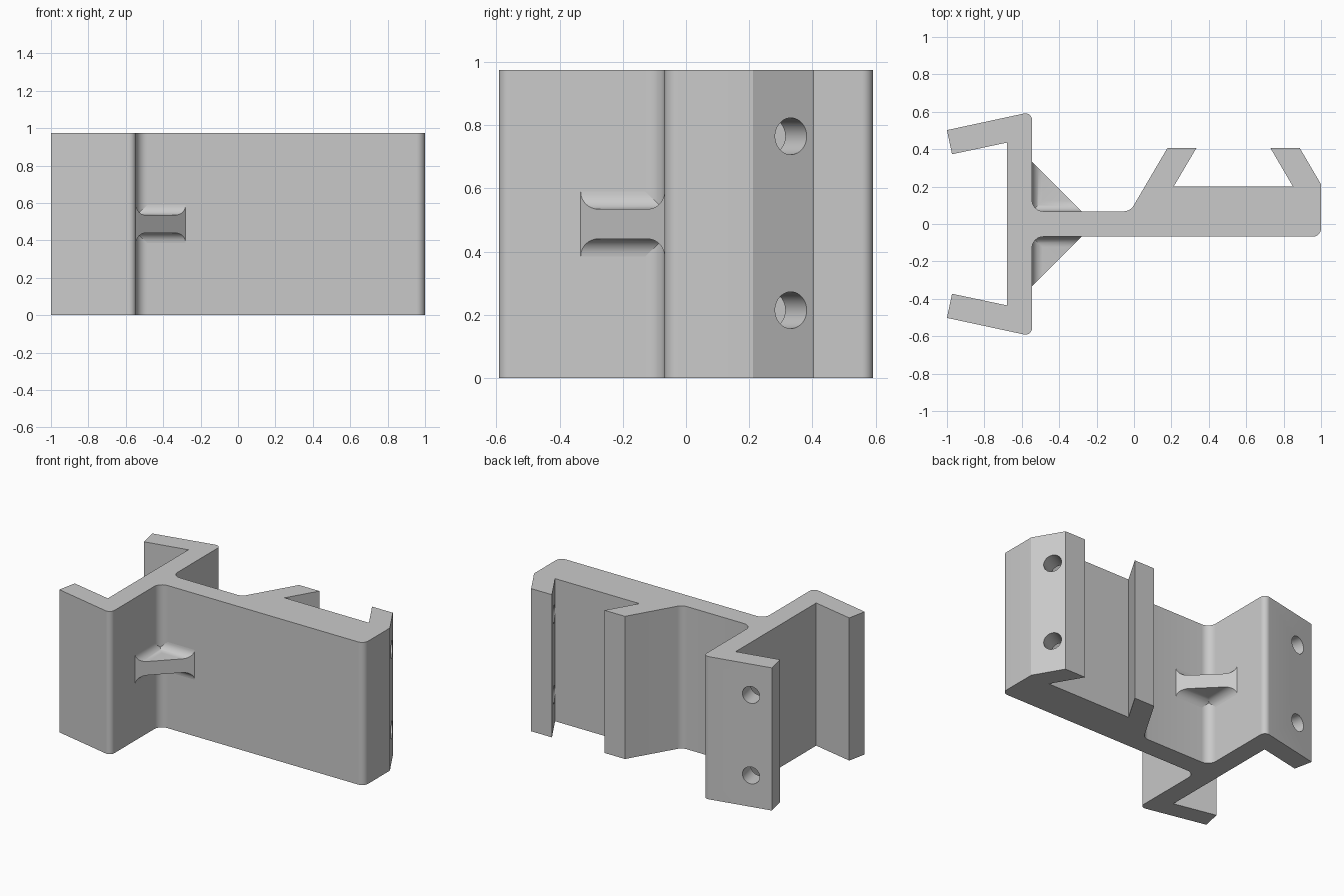
import bpy, bmesh, math
from mathutils import Vector

cube = bpy.data.objects.get("Cube")
if cube:
    bpy.data.objects.remove(cube, do_unlink=True)

HEIGHT = 0.975
WEB = 0.068      # half thickness of the central plate
WALL = -0.545    # inner face of the flange
SHADE = (0.59, 0.59, 0.59, 1)

grey = bpy.data.materials.new("light grey")
grey.use_nodes = True
grey.diffuse_color = SHADE
grey.node_tree.nodes["Principled BSDF"].inputs["Base Color"].default_value = SHADE


def make_object(name, bm):
    bmesh.ops.recalc_face_normals(bm, faces=bm.faces)
    mesh = bpy.data.meshes.new(name)
    bm.to_mesh(mesh)
    bm.free()
    mesh.materials.append(grey)
    obj = bpy.data.objects.new(name, mesh)
    bpy.context.collection.objects.link(obj)
    return obj


def smooth(obj):
    bpy.ops.object.select_all(action="DESELECT")
    obj.select_set(True)
    bpy.context.view_layer.objects.active = obj
    bpy.ops.object.shade_smooth_by_angle(angle=math.radians(30))


def rounded(corners, steps=8):
    """Outline from (x, y, radius) corners, each radius turned into an arc."""
    out = []
    for i, (x, y, r) in enumerate(corners):
        p = Vector((x, y))
        if not r:
            out.append(p)
            continue
        a = (Vector(corners[i - 1][:2]) - p).normalized()
        b = (Vector(corners[(i + 1) % len(corners)][:2]) - p).normalized()
        half = a.angle(b) / 2
        centre = p + (a + b).normalized() * (r / math.sin(half))
        start = p + a * (r / math.tan(half)) - centre
        end = p + b * (r / math.tan(half)) - centre
        for k in range(steps + 1):
            blend = start.lerp(end, 0.5).normalized()  # middle of the arc
            turn = (k / steps - 0.5) * (math.pi - 2 * half)
            across = (end - start).normalized()
            out.append(centre + (blend * math.cos(turn) + across * math.sin(turn)) * r)
    return out


# Bracket body: one extruded profile
arm = [(-0.68, 0.435, 0), (-0.973, 0.373, 0), (-1, 0.502, 0), (WALL, 0.6, 0.035)]
hooks = [(-0.02, WEB, 0.06), (0.178, 0.405, 0), (0.333, 0.405, 0), (0.212, 0.2, 0),
         (0.85, 0.2, 0), (0.73, 0.405, 0), (0.887, 0.405, 0), (1, 0.212, 0)]
profile = (arm + [(WALL, WEB, 0.06)] + hooks + [(1, -WEB, 0.045), (WALL, -WEB, 0.06)]
           + [(x, -y, r) for x, y, r in reversed(arm)])
bm = bmesh.new()
base = bm.faces.new([bm.verts.new((p.x, p.y, 0)) for p in rounded(profile)])
grown = bmesh.ops.extrude_face_region(bm, geom=[base], use_keep_orig=True)
bmesh.ops.translate(bm, vec=(0, 0, HEIGHT),
                    verts=[g for g in grown["geom"] if isinstance(g, bmesh.types.BMVert)])
body = make_object("bracket_body", bm)


# Screw holes through the slanted hook and the rear arm
def drill(x, y, direction):
    for z in (0.215, 0.765):
        cutter_bm = bmesh.new()
        bmesh.ops.create_cone(cutter_bm, cap_ends=True, segments=40,
                              radius1=0.058, radius2=0.058, depth=0.3)
        cutter = make_object("hole_cutter", cutter_bm)
        cutter.hide_render = True
        cutter.location = (x, y, z)
        cutter.rotation_euler = Vector(direction).to_track_quat("Z", "Y").to_euler()
        bpy.context.view_layer.objects.active = body
        mod = body.modifiers.new("hole", "BOOLEAN")
        mod.object = cutter
        mod.solver = "EXACT"
        bpy.context.view_layer.update()
        bpy.ops.object.modifier_apply(modifier=mod.name)
        bpy.data.objects.remove(cutter, do_unlink=True)


drill(0.932, 0.333, (0.865, 0.5, 0))
drill(-0.85, 0.467, (-0.21, 0.978, 0))
smooth(body)


# Gussets: triangular ribs whose sides flare into both walls
def gusset(name, side, length=0.265, r=0.055, half=0.047, steps=8):
    bm = bmesh.new()

    def ring(k, sign):
        t = k / steps * math.pi / 2
        d = r * (1 - math.cos(t))
        z = HEIGHT / 2 + sign * (half + r * (1 - math.sin(t)))
        return [bm.verts.new((WALL + u, side * (WEB + v), z))
                for u, v in ((length - d, d), (d, d), (d, length - d))]

    upper = [ring(k, 1) for k in range(steps + 1)]
    lower = [ring(k, -1) for k in range(steps + 1)]
    for rings in (upper, lower):
        for a, b in zip(rings, rings[1:]):
            for i in (0, 1):
                bm.faces.new((a[i], a[i + 1], b[i + 1], b[i]))
        bm.faces.new(rings[-1])
    for i in (0, 1):
        bm.faces.new((upper[0][i], upper[0][i + 1], lower[0][i + 1], lower[0][i]))
    # slanted face follows both flared edges
    bm.faces.new([q[0] for q in upper] + [q[2] for q in reversed(upper)]
                 + [q[2] for q in lower] + [q[0] for q in reversed(lower)])
    smooth(make_object(name, bm))


gusset("front_gusset", -1)
gusset("rear_gusset", 1)
